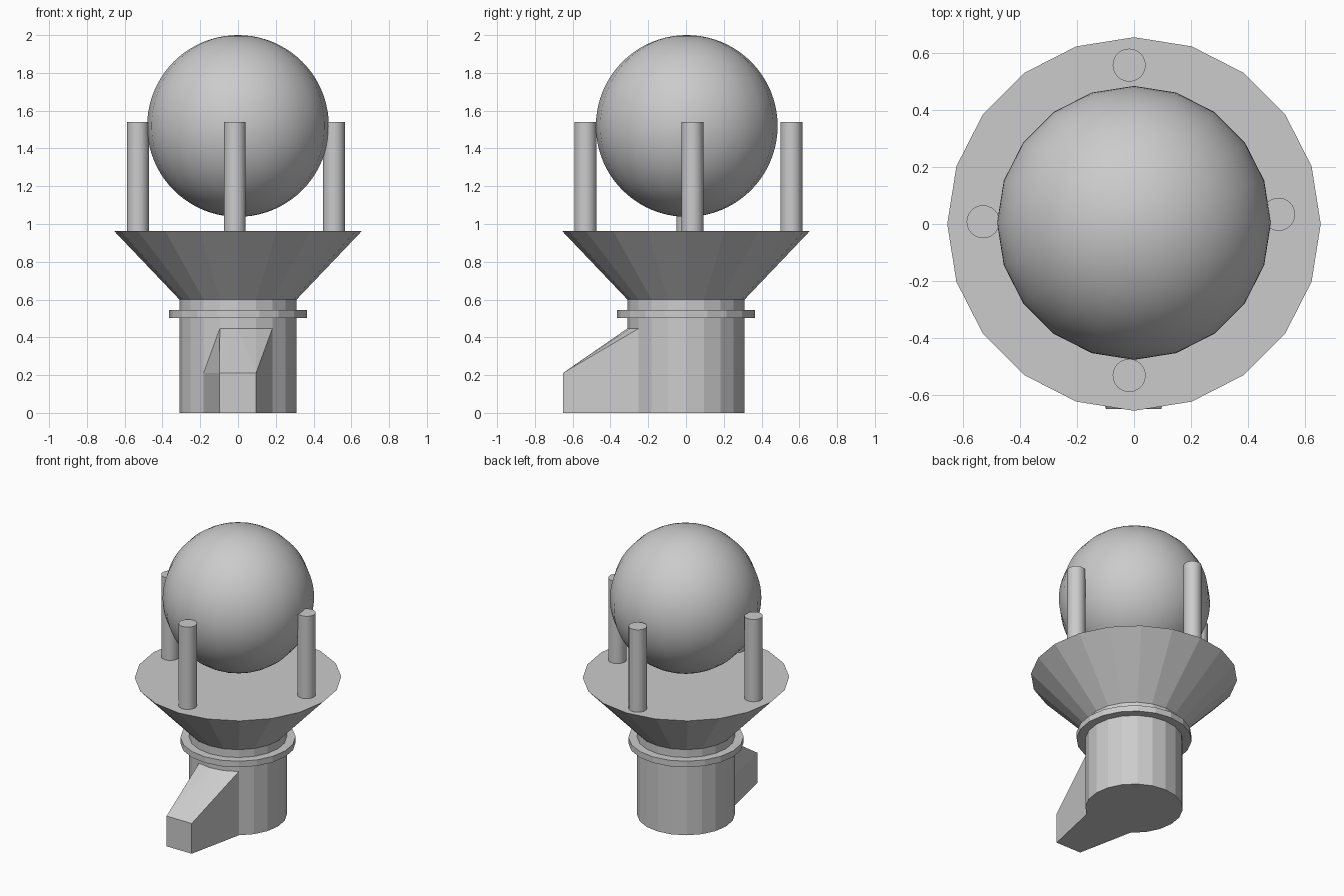
import bpy, bmesh
from math import radians

if "Cube" in bpy.data.objects:
    bpy.data.objects.remove(bpy.data.objects["Cube"])


def cone(name, r1, r2, z0, z1, x=0, y=0, sides=20, smooth=False):
    """Upright closed cylinder or cone frustum between two heights."""
    bpy.ops.mesh.primitive_cone_add(vertices=sides, radius1=r1, radius2=r2,
                                    depth=z1 - z0, location=(x, y, (z0 + z1) / 2))
    ob = bpy.context.object
    ob.name = name
    if smooth:
        bpy.ops.object.shade_smooth_by_angle(angle=radians(40))
    return ob


# Pedestal column, collar ring and flared dish
cone("column", 0.31, 0.31, 0, 0.60)
cone("collar", 0.366, 0.366, 0.503, 0.545)
cone("dish", 0.31, 0.656, 0.60, 0.963)

# Four upright posts around the ball
posts = {"left": (-0.53, 0.008), "right": (0.508, 0.034),
         "back": (-0.017, 0.558), "front": (-0.017, -0.532)}
for side, (x, y) in posts.items():
    cone(side + "_post", 0.058, 0.058, 0.96, 1.54, x, y, sides=24, smooth=True)

# Ball: coarse around, fine from pole to pole
bpy.ops.mesh.primitive_uv_sphere_add(segments=20, ring_count=40, radius=0.481,
                                     location=(0, 0.004, 1.519))
ball = bpy.context.object
ball.name = "ball"
bpy.ops.object.shade_smooth_by_angle(angle=radians(40))

# Sloping front foot, hull of its corners against the column facets
corners = [(-0.099, -0.65, 0), (0.096, -0.65, 0),
           (-0.099, -0.65, 0.212), (0.096, -0.65, 0.212),
           (-0.182, -0.25, 0), (-0.182, -0.25, 0.212),
           (0.182, -0.25, 0), (0.182, -0.25, 0.447),
           (-0.096, -0.295, 0.447), (0, -0.31, 0.447), (0.096, -0.295, 0.447)]
bm = bmesh.new()
for c in corners:
    bm.verts.new(c)
bmesh.ops.convex_hull(bm, input=bm.verts)
bmesh.ops.recalc_face_normals(bm, faces=bm.faces)
mesh = bpy.data.meshes.new("front_foot")
bm.to_mesh(mesh)
bm.free()
bpy.context.collection.objects.link(bpy.data.objects.new("front_foot", mesh))
